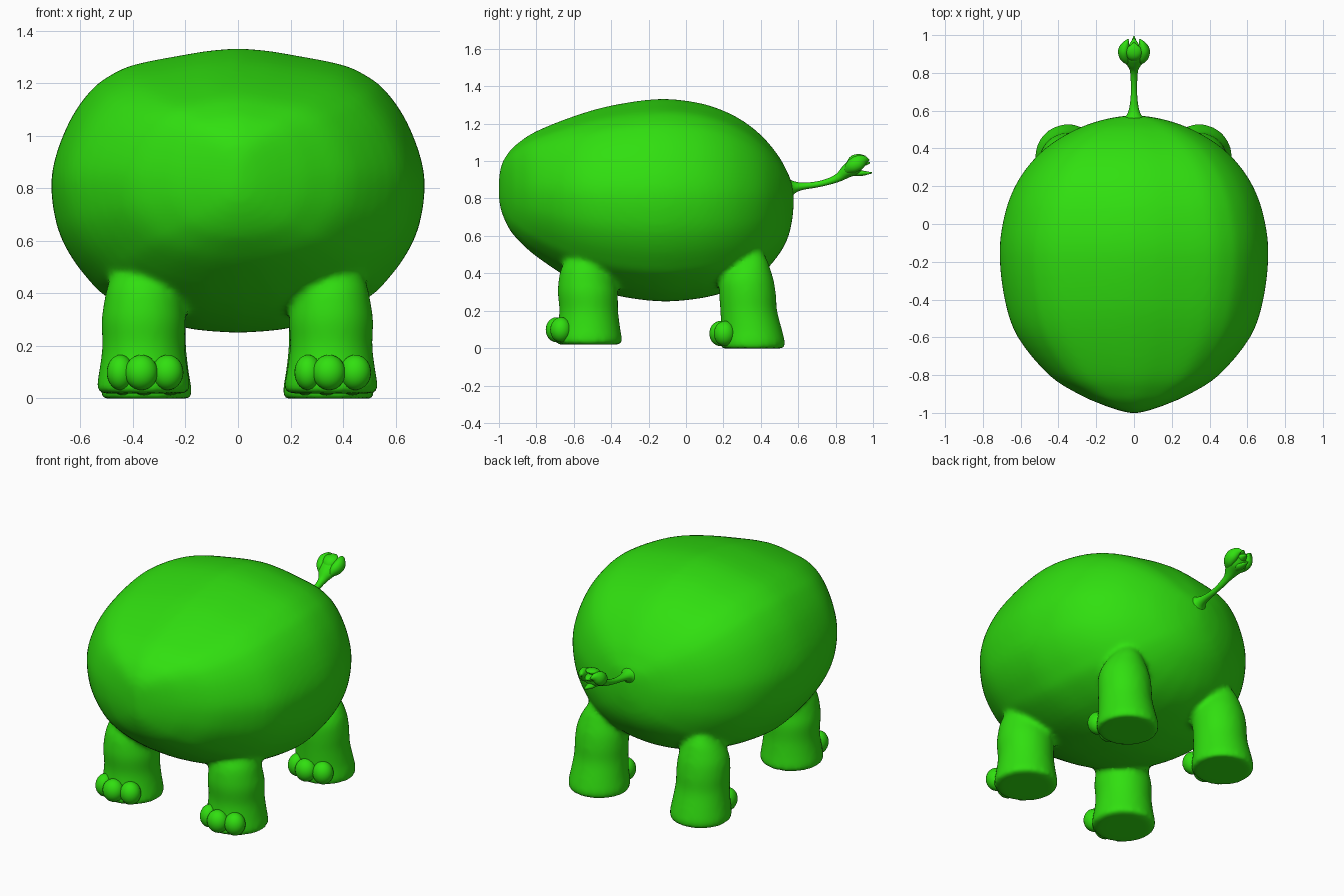
import bpy, bmesh, math
from mathutils import Vector

if "Cube" in bpy.data.objects:
    bpy.data.objects.remove(bpy.data.objects["Cube"])

green = bpy.data.materials.new("green")
green.diffuse_color = (0.03, 0.74, 0.005, 1)
green.use_nodes = True
green.node_tree.nodes["Principled BSDF"].inputs["Base Color"].default_value = green.diffuse_color


def activate(ob):
    for o in bpy.context.selected_objects:
        o.select_set(False)
    ob.select_set(True)
    bpy.context.view_layer.objects.active = ob


def finish(ob):
    ob.data.materials.append(green)
    activate(ob)
    bpy.ops.object.shade_smooth_by_angle(angle=math.radians(50))
    return ob


def spline(rows, steps):
    """Catmull-Rom interpolation of equally long tuples."""
    pts = [Vector(r) for r in rows]
    out = []
    for i in range(len(pts) - 1):
        a, b, c, d = pts[max(i - 1, 0)], pts[i], pts[i + 1], pts[min(i + 2, len(pts) - 1)]
        for k in range(steps):
            t = k / steps
            out.append(0.5 * (2 * b + (c - a) * t + (2 * a - 5 * b + 4 * c - d) * t * t
                              + (3 * b - a - 3 * c + d) * t ** 3))
    return out + [pts[-1]]


def loft(name, rings):
    """Skin a list of closed rings and cap both ends."""
    bm = bmesh.new()
    loops = [[bm.verts.new(p) for p in ring] for ring in rings]
    n = len(loops[0])
    for a, b in zip(loops, loops[1:]):
        for i in range(n):
            j = (i + 1) % n
            bm.faces.new((a[i], a[j], b[j], b[i]))
    bm.faces.new(loops[0])
    bm.faces.new(loops[-1])
    bmesh.ops.recalc_face_normals(bm, faces=bm.faces)
    me = bpy.data.meshes.new(name)
    bm.to_mesh(me)
    bm.free()
    ob = bpy.data.objects.new(name, me)
    bpy.context.collection.objects.link(ob)
    return finish(ob)


def ball(name, loc, scale, rot=(0, 0, 0)):
    bpy.ops.mesh.primitive_uv_sphere_add(segments=24, ring_count=14, location=loc, rotation=rot)
    ob = bpy.context.object
    ob.name = name
    ob.scale = scale
    return finish(ob)


def tube(name, rows, n=20, x=0, lean=0):
    """Round tube along y from rows of (y, z, radius x, radius across); lean curls it in x."""
    rows = spline(rows, 5)
    rings = []
    for i, r in enumerate(rows):
        a, b = rows[max(i - 1, 0)], rows[min(i + 1, len(rows) - 1)]
        d = Vector((b[0] - a[0], b[1] - a[1])).normalized()
        cx = x + lean * math.sin(math.pi * i / (len(rows) - 1))
        rings.append([(cx + r[2] * math.cos(t), r[0] - d.y * r[3] * math.sin(t),
                       r[1] + d.x * r[3] * math.sin(t))
                      for t in (2 * math.pi * k / n for k in range(n))])
    return loft(name, rings)


# Body: one rounded cross-section scaled along y
half = [(0, 1), (.14, .985), (.28, .955), (.56, .88), (.70, .79), (.79, .69), (.89, .50), (.97, .24), (1, 0),
        (.97, -.27), (.90, -.47), (.80, -.64), (.70, -.76), (.50, -.89), (.28, -.967), (.14, -.99), (0, -1)]
half = spline(half, 3)
section = half + [Vector((-p.x, p.y)) for p in half[-2:0:-1]]
# y, half width, top, bottom, height of the widest line
stations = [(-1.003, .004, .89, .81, .85), (-.987, .08, .98, .73, .85), (-.95, .185, 1.045, .645, .845),
            (-.90, .295, 1.095, .58, .84), (-.80, .45, 1.16, .49, .835), (-.60, .615, 1.24, .36, .825),
            (-.40, .685, 1.297, .287, .815), (-.15, .712, 1.332, .25, .81), (.05, .685, 1.315, .262, .81),
            (.20, .63, 1.27, .295, .805), (.32, .55, 1.205, .34, .80), (.42, .445, 1.12, .41, .80),
            (.50, .31, 1.02, .505, .79), (.545, .19, .935, .59, .785), (.567, .09, .88, .68, .785),
            (.576, .004, .81, .76, .785)]
rings = []
for y, w, top, bot, mid in spline(stations, 4):
    rings.append([(p.x * w, y, mid + p.y * ((top - mid) if p.y > 0 else (mid - bot))) for p in section])
body = loft("body", rings)

# Legs and toes: rows of (height, y shift, radius); the same leg is repeated on both sides
front = [(.018, 0, .165), (.022, 0, .175), (.05, 0, .178), (.11, 0, .168), (.20, 0, .157), (.29, -.005, .161),
         (.35, -.01, .153), (.42, -.01, .14), (.48, 0, .115), (.56, .02, .07)]
rear = [(-.002, 0, .162), (.003, 0, .172), (.035, 0, .174), (.10, -.005, .163), (.20, -.02, .152),
        (.28, -.025, .152), (.36, -.03, .145), (.42, -.025, .122), (.47, -.01, .09), (.53, .005, .04)]
legs = []
for kind, cy, rows, xs in (("front", -.52, front, (.355, -.36)), ("rear", .355, rear, (.345, -.35))):
    base = rows[0][0]
    for side, cx in zip(("left", "right"), xs):
        legs.append(loft(f"{kind}_{side}_leg", [
            [(cx + r * math.cos(t), cy + dy + r * math.sin(t), z)
             for t in (2 * math.pi * k / 40 for k in range(40))] for z, dy, r in spline(rows, 3)]))
        for i, (dx, dy, r) in enumerate(((-.088, -.14, .052), (-.008, -.172, .063), (.092, -.148, .06))):
            ball(f"{kind}_{side}_toe_{i + 1}", (cx + dx, cy + dy, base + .08), (r, .058, .067))

# Fuse the legs into the body with soft joints
activate(body)
for leg in legs:
    leg.select_set(True)
bpy.ops.object.join()
for m in list(body.modifiers):
    body.modifiers.remove(m)
remesh = body.modifiers.new("fuse", 'REMESH')
remesh.mode = 'VOXEL'
remesh.voxel_size = .015
remesh.use_smooth_shade = True
soften = body.modifiers.new("soften", 'SMOOTH')
soften.factor = .5
soften.iterations = 10
body.name = "body_and_legs"

# Tail stalk flaring into the rump and swelling into the tuft
tube("tail", [(.55, .855, .07, .06), (.575, .86, .04, .035), (.62, .865, .024, .02), (.70, .875, .016, .016),
              (.77, .893, .018, .018), (.82, .915, .024, .024), (.86, .945, .048, .036),
              (.895, .967, .064, .045), (.925, .98, .06, .035), (.945, .985, .03, .01)])

# Tuft: curled side petals, a top petal and pointed tips
for s in (-1, 1):
    tube("tuft_side_petal", [(.85, .94, .01, .01), (.88, .965, .03, .035), (.92, .99, .032, .04),
                             (.955, 1.005, .02, .025), (.98, 1.005, .003, .003)], x=s * .03, lean=s * .022)
tube("tuft_top_petal", [(.86, .955, .02, .01), (.89, 1.0, .04, .025), (.925, 1.02, .04, .018),
                        (.96, 1.025, .004, .003)])
tube("tuft_upper_tip", [(.88, .96, .03, .02), (.93, .985, .035, .022), (.985, .99, .003, .003)])
tube("tuft_lower_tip", [(.87, .94, .02, .015), (.93, .935, .025, .016), (.995, .937, .003, .003)])
